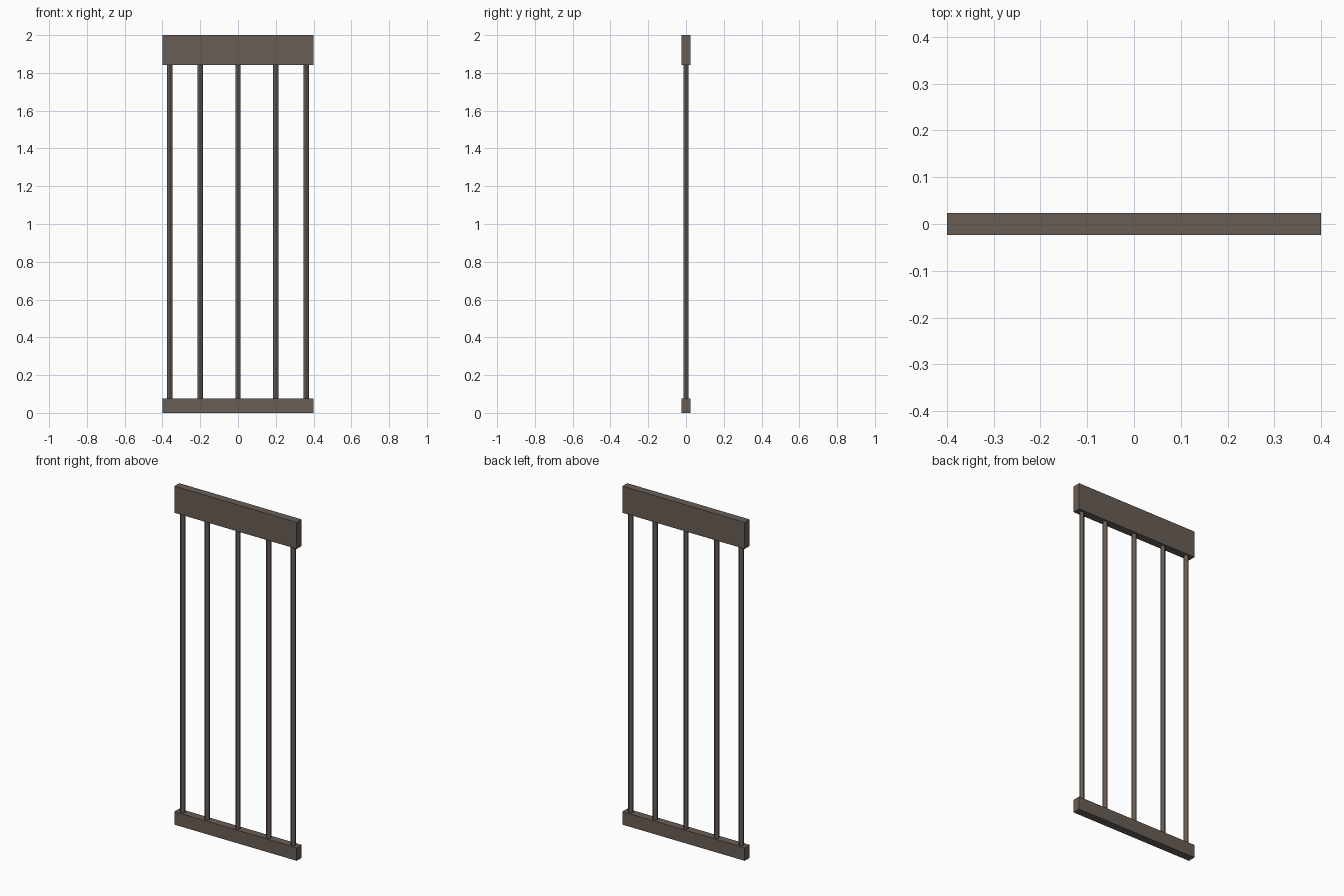
import bpy

if "Cube" in bpy.data.objects:
    bpy.data.objects.remove(bpy.data.objects["Cube"])

# single dark brown metal colour
mat = bpy.data.materials.new("dark brown metal")
mat.diffuse_color = (0.14, 0.11, 0.092, 1)
mat.use_nodes = True
mat.node_tree.nodes["Principled BSDF"].inputs["Base Color"].default_value = mat.diffuse_color


def rail(name, z0, z1):
    bpy.ops.mesh.primitive_cube_add(size=1, location=(0, 0, (z0 + z1) / 2))
    ob = bpy.context.object
    ob.name = name
    ob.scale = (0.8, 0.046, z1 - z0)
    bpy.ops.object.transform_apply(location=False, rotation=False, scale=True)
    ob.data.materials.append(mat)


def bar(name, x, z0, z1):
    bpy.ops.mesh.primitive_cylinder_add(vertices=12, radius=0.0145, depth=z1 - z0,
                                        location=(x, 0, (z0 + z1) / 2))
    ob = bpy.context.object
    ob.name = name
    ob.data.materials.append(mat)
    bpy.ops.object.shade_smooth_by_angle()


# horizontal rails
rail("bottom_rail", 0, 0.077)
rail("top_rail", 1.843, 2)

# upright bars, ends sunk slightly into the rails
for i, x in enumerate((-0.361, -0.201, 0, 0.201, 0.361)):
    bar(f"upright_bar_{i + 1}", x, 0.07, 1.85)
